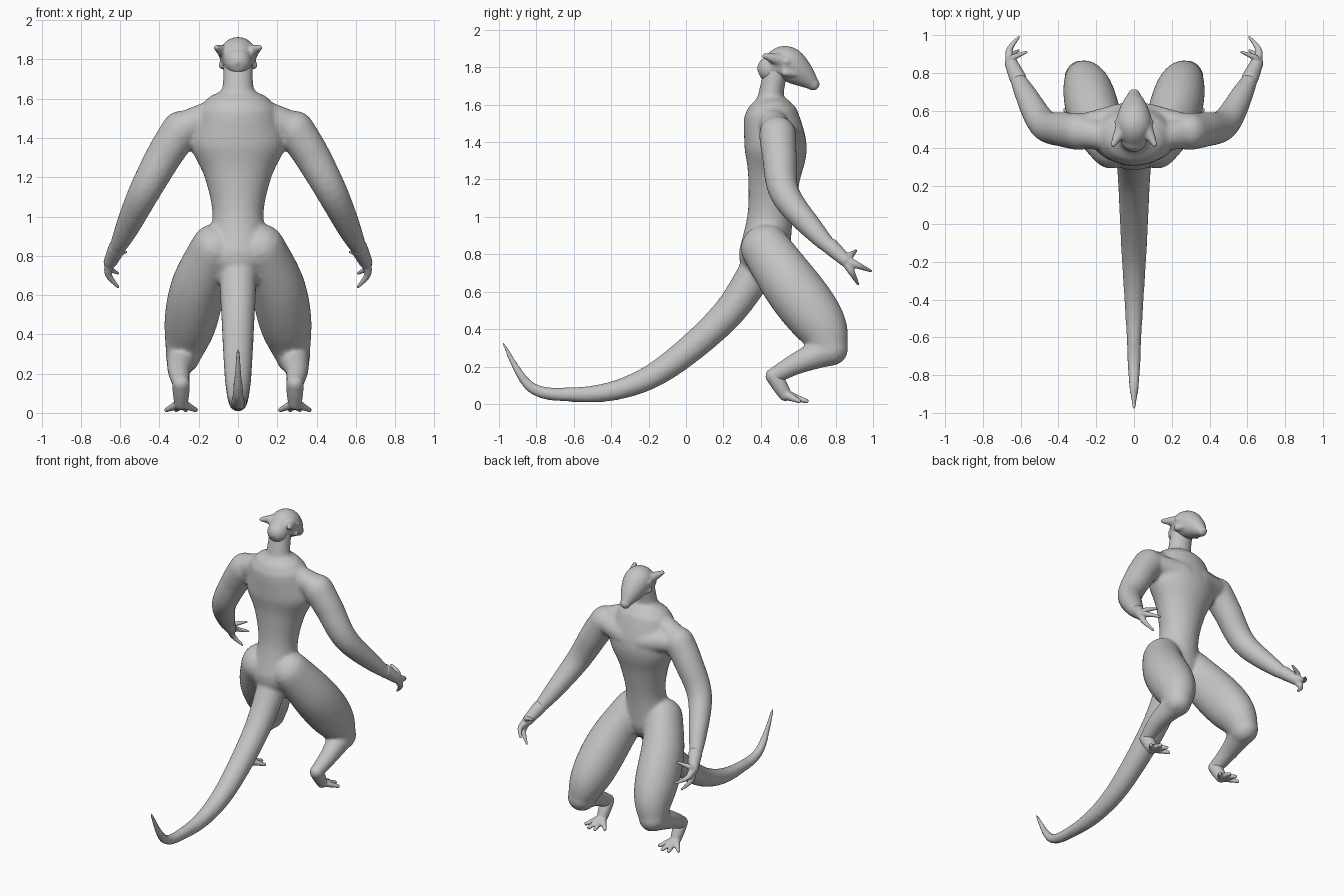
import bpy, bmesh, math
from mathutils import Vector

default_cube = bpy.data.objects.get("Cube")
if default_cube:
    bpy.data.objects.remove(default_cube, do_unlink=True)

skin = bpy.data.materials.new("grey_skin")
skin.use_nodes = True
grey = (0.55, 0.55, 0.55, 1)
skin.diffuse_color = grey
skin.node_tree.nodes["Principled BSDF"].inputs["Base Color"].default_value = grey


def along(values, t):
    """Smooth curve through evenly spaced values, numbers or vectors."""
    last = len(values) - 1
    index = min(int(t * last), last - 1)
    f = t * last - index
    before, start = values[max(index - 1, 0)], values[index]
    end, after = values[index + 1], values[min(index + 2, last)]
    bend = 2 * before - 5 * start + 4 * end - after
    twist = 3 * (start - end) + after - before
    return start + 0.5 * f * (end - before + f * (bend + f * twist))


def tube(bm, joints, radii, depth=lambda width: width, sides=24, steps=24):
    """Round-ended limb through the joints; depth is a rule on its half width."""
    joints = [Vector(joint) for joint in joints]
    centres = [along(joints, i / steps) for i in range(steps + 1)]
    rings = []
    for i, centre in enumerate(centres):
        ahead = centres[min(i + 1, steps)] - centres[max(i - 1, 0)]
        rings.append((centre, ahead.normalized(), along(radii, i / steps), 1))

    def cap(ring, sign):
        centre, ahead, width, scale = ring
        angles = [math.pi / 2 * k / 4 for k in (1, 2, 3)]
        return [(centre + ahead * sign * min(width, depth(width)) * math.sin(a),
                 ahead, width, math.cos(a)) for a in angles]

    rings = cap(rings[0], -1)[::-1] + rings + cap(rings[-1], 1)
    loops = []
    for centre, ahead, width, scale in rings:
        across = (Vector((1, 0, 0)) - ahead * ahead.x).normalized()
        upward = ahead.cross(across)
        loop = []
        for k in range(sides):
            angle = math.tau * k / sides
            offset = across * width * math.cos(angle) + upward * depth(width) * math.sin(angle)
            loop.append(bm.verts.new(centre + offset * scale))
        loops.append(loop)
    faces = [bm.faces.new(loops[0]), bm.faces.new(loops[-1])]
    for lower, upper in zip(loops, loops[1:]):
        for k in range(sides):
            n = (k + 1) % sides
            faces.append(bm.faces.new((lower[k], lower[n], upper[n], upper[k])))
    bmesh.ops.recalc_face_normals(bm, faces=faces)


def pair(bm, joints, radii, depth=lambda width: width):
    """The same limb on the left and on the right."""
    for side in (1, -1):
        tube(bm, [(side * x, y, z) for x, y, z in joints], radii, depth)


def midline(*points):
    """Joints on the plane of symmetry, from y and z."""
    return [(0, y, z) for y, z in points]


def finish(name, bm, voxel, rounds):
    """Fuse the overlapping limbs into one smooth skin."""
    mesh = bpy.data.meshes.new(name)
    bm.to_mesh(mesh)
    bm.free()
    mesh.materials.append(skin)
    part = bpy.data.objects.new(name, mesh)
    bpy.context.collection.objects.link(part)
    fuse = part.modifiers.new("fuse", "REMESH")
    fuse.mode = "VOXEL"
    fuse.voxel_size = voxel
    fuse.use_smooth_shade = True
    soften = part.modifiers.new("soften", "SMOOTH")
    soften.factor = 0.5
    soften.iterations = rounds


# Joints shared between limbs, on the left side
shoulder = Vector((.29, .49, 1.44))
elbow = Vector((.48, .53, 1.12))
wrist = Vector((.63, .8, .81))
palm = Vector((.65, .85, .77))
knee = Vector((.28, .77, .29))
ankle = Vector((.29, .47, .15))
ball = Vector((.29, .53, .05))

# Torso, neck and tail
body = bmesh.new()
tube(body, midline((.42, .8), (.45, 1), (.47, 1.2), (.48, 1.36), (.46, 1.5)),
     (.17, .13, .17, .24, .21), lambda width: .07 + .4 * width, sides=40)
tube(body, midline((.46, 1.5), (.45, 1.62), (.48, 1.78)), (.14, .085, .075), lambda width: .85 * width)
tube(body, midline((.42, .78), (.22, .48), (-.1, .2), (-.35, .08), (-.6, .05), (-.83, .09), (-.98, .33)),
     (.1, .085, .07, .055, .04, .03, .01), steps=48)

# Chest muscles and shoulder slopes
pair(body, [(.07, .57, 1.42), (.25, .52, 1.44)], (.07, .07))
pair(body, [(.04, .44, 1.57), shoulder], (.06, .09))

# Arms
pair(body, [shoulder, (.37, .5, 1.32), elbow, (.58, .7, .91), wrist], (.1, .08, .035))

# Thighs and bent shins
pair(body, [(.12, .42, .84), (.2, .55, .65), (.25, .72, .42), knee], (.12, .14, .09), lambda width: 1.1 * width)
pair(body, [knee, (.3, .6, .22), ankle], (.085, .06, .045))
finish("body", body, .011, 12)

# Skull and muzzle, swept-back ears, brows and cheeks
head = bmesh.new()
tube(head, midline((.45, 1.79), (.53, 1.82), (.61, 1.77), (.68, 1.71)), (.07, .095, .075, .035))
pair(head, [(.05, .53, 1.83), (.11, .42, 1.86)], (.045, .015))
pair(head, [(.03, .63, 1.81), (.09, .54, 1.83)], (.015, .015))
pair(head, [(.05, .63, 1.76), (.08, .53, 1.77)], (.015, .02))
finish("head", head, .008, 5)

# Hands with fingers curling inward
hands = bmesh.new()
pair(hands, [wrist.lerp(elbow, .1), palm], (.045, .035))
for tip in ((.61, .99, .71), (.61, .92, .64), (.57, .91, .82)):
    knuckle = palm.lerp(Vector(tip), .5) + Vector((.03, 0, 0))
    pair(hands, [palm, knuckle, tip], (.028, .018, .008))
finish("hands", hands, .006, 4)

# Feet with four spread toes each
feet = bmesh.new()
pair(feet, [ankle, ankle.lerp(ball, .5), ball], (.045, .042, .035))
for toe in range(4):
    spread = toe - 1.5
    tip = ball + Vector((.05 * spread, .12 - .02 * spread ** 2, -.035))
    pair(feet, [ball, ball.lerp(tip, .6), tip], (.028, .018, .012))
finish("feet", feet, .006, 4)
